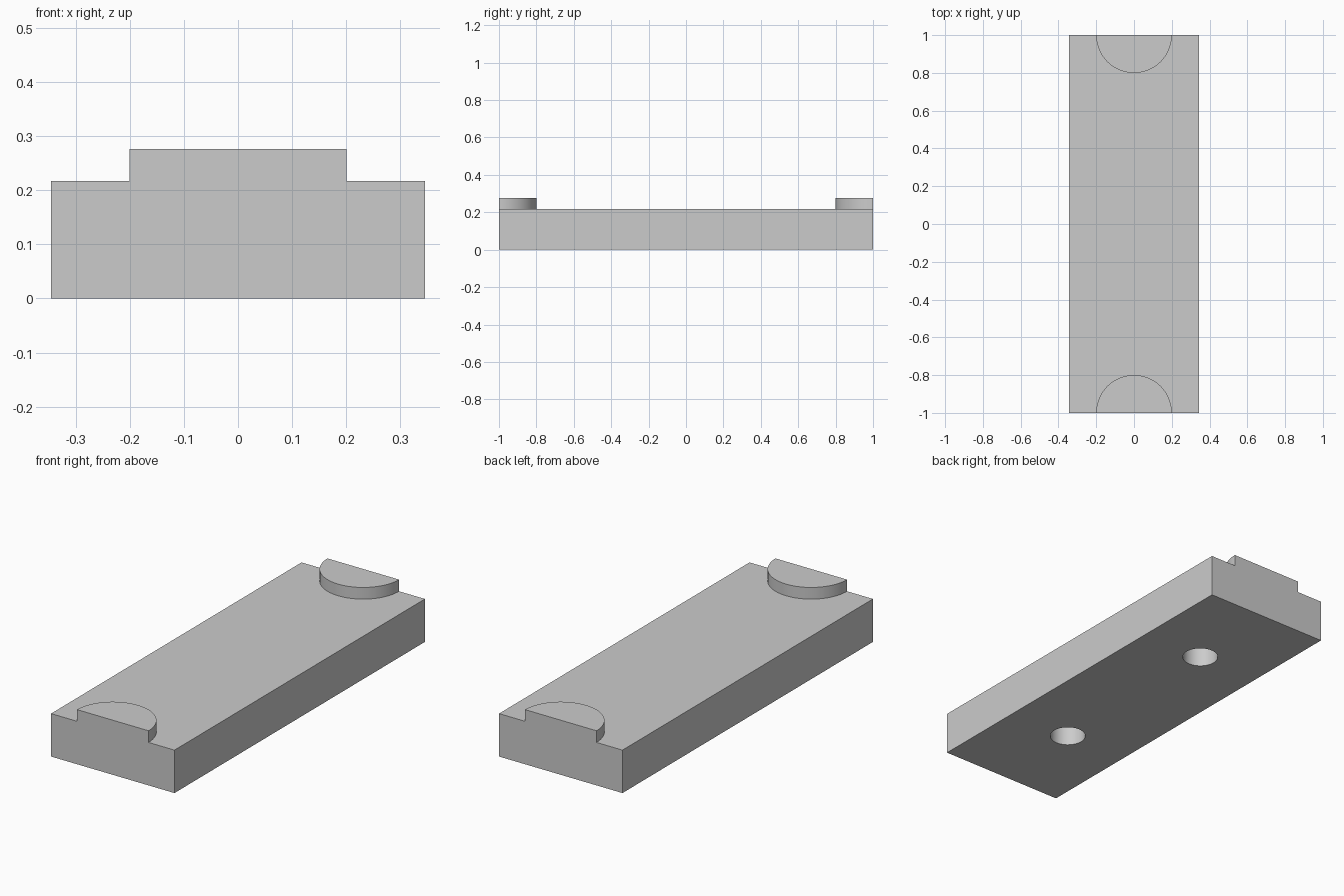
import bpy
import bmesh
from math import pi, cos, sin, radians

HALF_W, HALF_L, BASE_H, TOP_H = 0.345, 1.0, 0.217, 0.276
TAB_R, HOLE_R, HOLE_Y, HOLE_DEPTH = 0.2, 0.085, 0.5, 0.155

if "Cube" in bpy.data.objects:
    bpy.data.objects.remove(bpy.data.objects["Cube"], do_unlink=True)

grey = bpy.data.materials.new("plain_grey")
grey.use_nodes = True
colour = (0.6, 0.6, 0.6, 1)
grey.diffuse_color = colour
grey.node_tree.nodes["Principled BSDF"].inputs["Base Color"].default_value = colour


def prism(name, outline, z0, z1):
    """Extrude a counter-clockwise outline from z0 up to z1."""
    bm = bmesh.new()
    face = bm.faces.new([bm.verts.new((x, y, z0)) for x, y in outline])
    top = bmesh.ops.extrude_face_region(bm, geom=[face])["geom"]
    bmesh.ops.translate(bm, vec=(0, 0, z1 - z0),
                        verts=[v for v in top if isinstance(v, bmesh.types.BMVert)])
    bmesh.ops.recalc_face_normals(bm, faces=bm.faces)
    mesh = bpy.data.meshes.new(name)
    bm.to_mesh(mesh)
    bm.free()
    obj = bpy.data.objects.new(name, mesh)
    bpy.context.collection.objects.link(obj)
    mesh.materials.append(grey)
    return obj


def arc(radius, cy, start, sweep, count):
    return [(radius * cos(start + sweep * i / count), cy + radius * sin(start + sweep * i / count))
            for i in range(count + 1)]


def combine(target, other, operation):
    mod = target.modifiers.new(other.name, 'BOOLEAN')
    mod.operation, mod.object, mod.solver = operation, other, 'EXACT'
    bpy.context.view_layer.objects.active = target
    bpy.ops.object.modifier_apply(modifier=mod.name)
    bpy.data.objects.remove(other, do_unlink=True)


# Rectangular bar
bar = prism("bar", [(-HALF_W, -HALF_L), (HALF_W, -HALF_L),
                    (HALF_W, HALF_L), (-HALF_W, HALF_L)], 0, BASE_H)

for side in (-1, 1):
    # Half-round raised tab at each end, flush with the end face
    start = 0 if side < 0 else pi
    tab = prism("end_tab", arc(TAB_R, side * HALF_L, start, pi, 48), BASE_H / 2, TOP_H)
    combine(bar, tab, 'UNION')
    # Blind round hole in the underside
    hole = prism("hole_cutter", arc(HOLE_R, side * HOLE_Y, 0, 2 * pi, 48)[:-1], -0.1, HOLE_DEPTH)
    combine(bar, hole, 'DIFFERENCE')

bpy.ops.object.select_all(action='DESELECT')
bar.select_set(True)
bpy.context.view_layer.objects.active = bar
bpy.ops.object.shade_smooth_by_angle(angle=radians(30))
